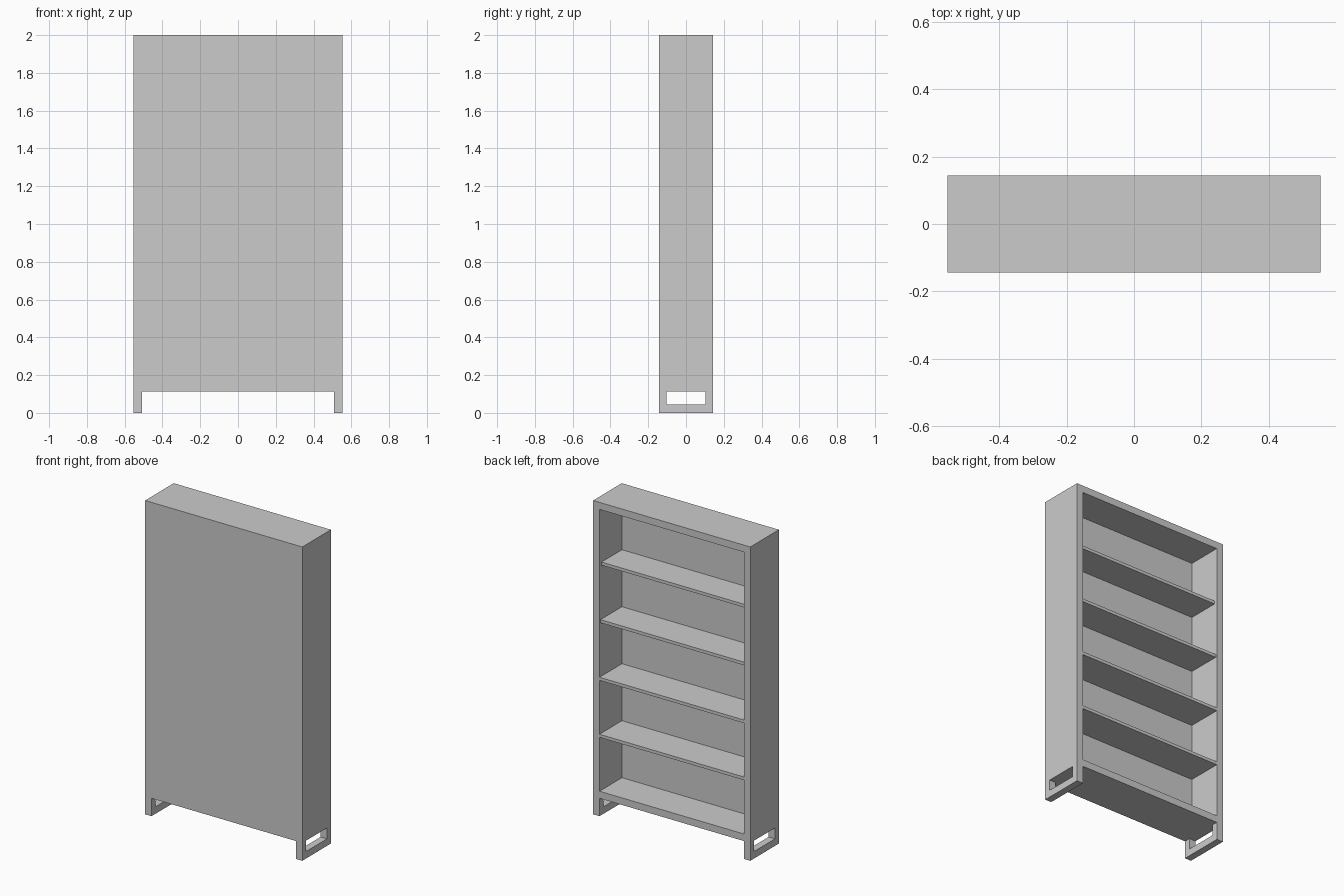
import bpy, bmesh

if "Cube" in bpy.data.objects:
    bpy.data.objects.remove(bpy.data.objects["Cube"])

W, D, H = 0.554, 0.144, 2.0      # half width, half depth, height
T = 0.045                        # carcass board thickness
BASE = 0.114                     # underside of the cabinet
BACK_IN = -0.082                 # inner face of the closed panel
SHELF_T = 0.02
XI = W - T                       # inner face of the sides


def add_object(name, bm):
    bmesh.ops.recalc_face_normals(bm, faces=bm.faces)
    mesh = bpy.data.meshes.new(name)
    bm.to_mesh(mesh)
    bm.free()
    obj = bpy.data.objects.new(name, mesh)
    bpy.context.collection.objects.link(obj)
    return obj


def board(name, y0, y1, z0, z1):
    """Board spanning between the two sides."""
    bm = bmesh.new()
    bmesh.ops.create_cube(bm, size=1)
    for v in bm.verts:
        v.co.x *= 2 * XI
        v.co.y = y1 if v.co.y > 0 else y0
        v.co.z = z1 if v.co.z > 0 else z0
    return add_object(name, bm)


def rect(bm, y, z0, z1):
    return [bm.verts.new((XI, a, b)) for a, b in ((-y, z0), (y, z0), (y, z1), (-y, z1))]


# Side panels: tall board with a rectangular hole that forms the foot, mirrored
bm = bmesh.new()
outer = rect(bm, D, 0, H)
inner = rect(bm, 0.104, T, BASE)
for i in range(4):
    j = (i + 1) % 4
    bm.faces.new((outer[i], outer[j], inner[j], inner[i]))
ext = bmesh.ops.extrude_face_region(bm, geom=bm.faces[:])
bmesh.ops.translate(bm, vec=(T, 0, 0),
                    verts=[g for g in ext["geom"] if isinstance(g, bmesh.types.BMVert)])
sides = add_object("side_panels", bm)
mirror = sides.modifiers.new("mirror", "MIRROR")
mirror.use_axis[0] = True
mirror.use_mirror_merge = False

# Top, bottom and closed panel
board("top_board", -D, D, H - T, H)
board("bottom_board", -D, D, BASE, BASE + T)
board("back_panel", -D, BACK_IN, BASE + T, H - T)

# Evenly spaced shelves; the upper two sit slightly behind the front edge
z_low, z_high, count = BASE + T, H - T, 4
gap = (z_high - z_low - count * SHELF_T) / (count + 1)
for i, recess in enumerate((0, 0, 0.01, 0.02)):
    z = z_low + gap + i * (gap + SHELF_T)
    board(f"shelf_{i + 1}", BACK_IN, D - recess, z, z + SHELF_T)
